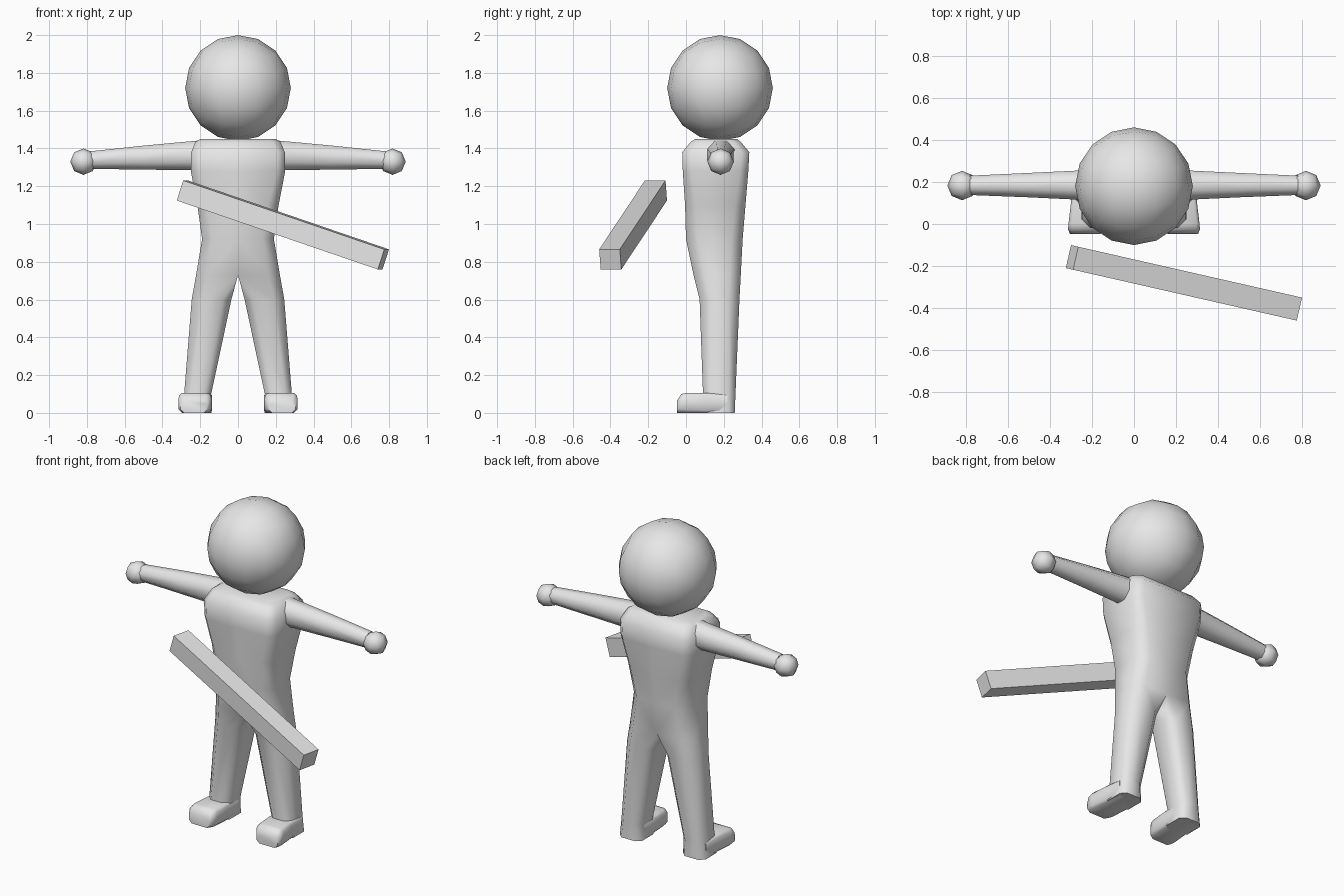
import bpy, bmesh, math
from mathutils import Vector

if "Cube" in bpy.data.objects:
    bpy.data.objects.remove(bpy.data.objects["Cube"])

grey = bpy.data.materials.new("light_grey")
grey.diffuse_color = (0.8, 0.8, 0.8, 1)
grey.use_nodes = True
grey.node_tree.nodes["Principled BSDF"].inputs["Base Color"].default_value = grey.diffuse_color


def finish(ob, angle=None):
    ob.data.materials.append(grey)
    if angle:
        bpy.ops.object.select_all(action='DESELECT')
        ob.select_set(True)
        bpy.context.view_layer.objects.active = ob
        bpy.ops.object.shade_smooth_by_angle(angle=math.radians(angle))


def mirror(ob):
    m = ob.modifiers.new("mirror", 'MIRROR')
    m.use_clip = True
    m.merge_threshold = 0.001


def section(a0, a1, b0, b1, c0, c1):
    """Rectangle a0..a1 by b0..b1, corners cut by c0 on the a0 side and c1 on the a1 side."""
    return [(a0 + c0, b0), (a1 - c1, b0), (a1, b0 + c1), (a1, b1 - c1),
            (a1 - c1, b1), (a0 + c0, b1), (a0, b1 - c0), (a0, b0 + c0)]


def loft(name, rings, place, angle=60):
    """Skin a list of (position, section values) and mirror it across x."""
    bm = bmesh.new()
    loops = [[bm.verts.new(place(t, a, b)) for a, b in section(*s)] for t, s in rings]
    for p, q in zip(loops, loops[1:]):
        for i in range(8):
            j = (i + 1) % 8
            bm.faces.new((p[i], p[j], q[j], q[i]))
    bm.faces.new(loops[0])
    bm.faces.new(loops[-1][::-1])
    bmesh.ops.remove_doubles(bm, verts=bm.verts, dist=0.0005)
    # no wall on the mirror plane
    inner = [f for f in bm.faces if all(abs(v.co.x) < 0.001 for v in f.verts)]
    bmesh.ops.delete(bm, geom=inner, context='FACES')
    bmesh.ops.recalc_face_normals(bm, faces=bm.faces)
    # normals point away from the part's own middle
    mid = sum((v.co for v in bm.verts), Vector()) / len(bm.verts)
    if sum((f.calc_center_median() - mid).dot(f.normal) * f.calc_area() for f in bm.faces) < 0:
        bmesh.ops.reverse_faces(bm, faces=bm.faces)
    me = bpy.data.meshes.new(name)
    bm.to_mesh(me)
    bm.free()
    ob = bpy.data.objects.new(name, me)
    bpy.context.collection.objects.link(ob)
    finish(ob, angle)
    mirror(ob)
    return ob


def ball(name, centre, radius, cuts):
    """Cube grid pushed out to a sphere."""
    bm = bmesh.new()
    bmesh.ops.create_cube(bm, size=2)
    bmesh.ops.subdivide_edges(bm, edges=bm.edges[:], cuts=cuts, use_grid_fill=True)
    for v in bm.verts:
        v.co = Vector([math.tan(c * math.pi / 4) for c in v.co]).normalized() * radius + Vector(centre)
    me = bpy.data.meshes.new(name)
    bm.to_mesh(me)
    bm.free()
    ob = bpy.data.objects.new(name, me)
    bpy.context.collection.objects.link(ob)
    finish(ob, 80)
    return ob


# torso running down into the legs: z, (x in, x out, y front, y back, inner cut, outer cut)
loft("torso_and_legs", [
    (1.45, (0, 0.20, 0.05, 0.27, 0, 0.04)),
    (1.435, (0, 0.225, 0.025, 0.29, 0, 0.04)),
    (1.38, (0, 0.248, -0.02, 0.335, 0, 0.04)),
    (1.28, (0, 0.250, -0.017, 0.33, 0, 0.045)),
    (1.10, (0, 0.215, -0.005, 0.315, 0, 0.055)),
    (0.92, (0, 0.190, 0.00, 0.30, 0, 0.06)),
    (0.73, (0, 0.222, 0.04, 0.29, 0, 0.06)),
    (0.60, (0.035, 0.245, 0.072, 0.283, 0.045, 0.055)),
    (0.10, (0.142, 0.285, 0.09, 0.262, 0.035, 0.035)),
    (0.00, (0.140, 0.295, 0.09, 0.258, 0.03, 0.03)),
], lambda z, x, y: (x, y, z))

# feet: y, (x in, x out, z low, z high, cuts)
loft("feet", [
    (0.22, (0.142, 0.29, 0.0, 0.10, 0.012, 0.012)),
    (0.10, (0.138, 0.30, 0.0, 0.105, 0.012, 0.012)),
    (0.00, (0.142, 0.312, 0.0, 0.105, 0.015, 0.015)),
    (-0.025, (0.145, 0.314, 0.0, 0.10, 0.02, 0.02)),
    (-0.048, (0.160, 0.305, 0.0, 0.065, 0.02, 0.02)),
], lambda y, x, z: (x, y, z))

# arms: x, (y front, y back, z low, z high, cuts)
loft("arms", [
    (0.15, (0.10, 0.265, 1.27, 1.447, 0.045, 0.045)),
    (0.25, (0.115, 0.255, 1.285, 1.438, 0.042, 0.042)),
    (0.50, (0.127, 0.243, 1.288, 1.415, 0.036, 0.036)),
    (0.78, (0.138, 0.230, 1.292, 1.385, 0.028, 0.028)),
], lambda x, y, z: (x, y, z))

# head and hands
ball("head", (0, 0.18, 1.72), 0.28, 3)
mirror(ball("hands", (0.818, 0.183, 1.33), 0.07, 1))

# tilted square bar in front of the body
bpy.ops.mesh.primitive_cube_add(size=1, location=(0.2375, -0.28, 0.995),
                                rotation=(0, 0.3226, -0.2235))
bar = bpy.context.object
bar.name = "bar"
bar.scale = (1.151, 0.112, 0.112)
finish(bar)
